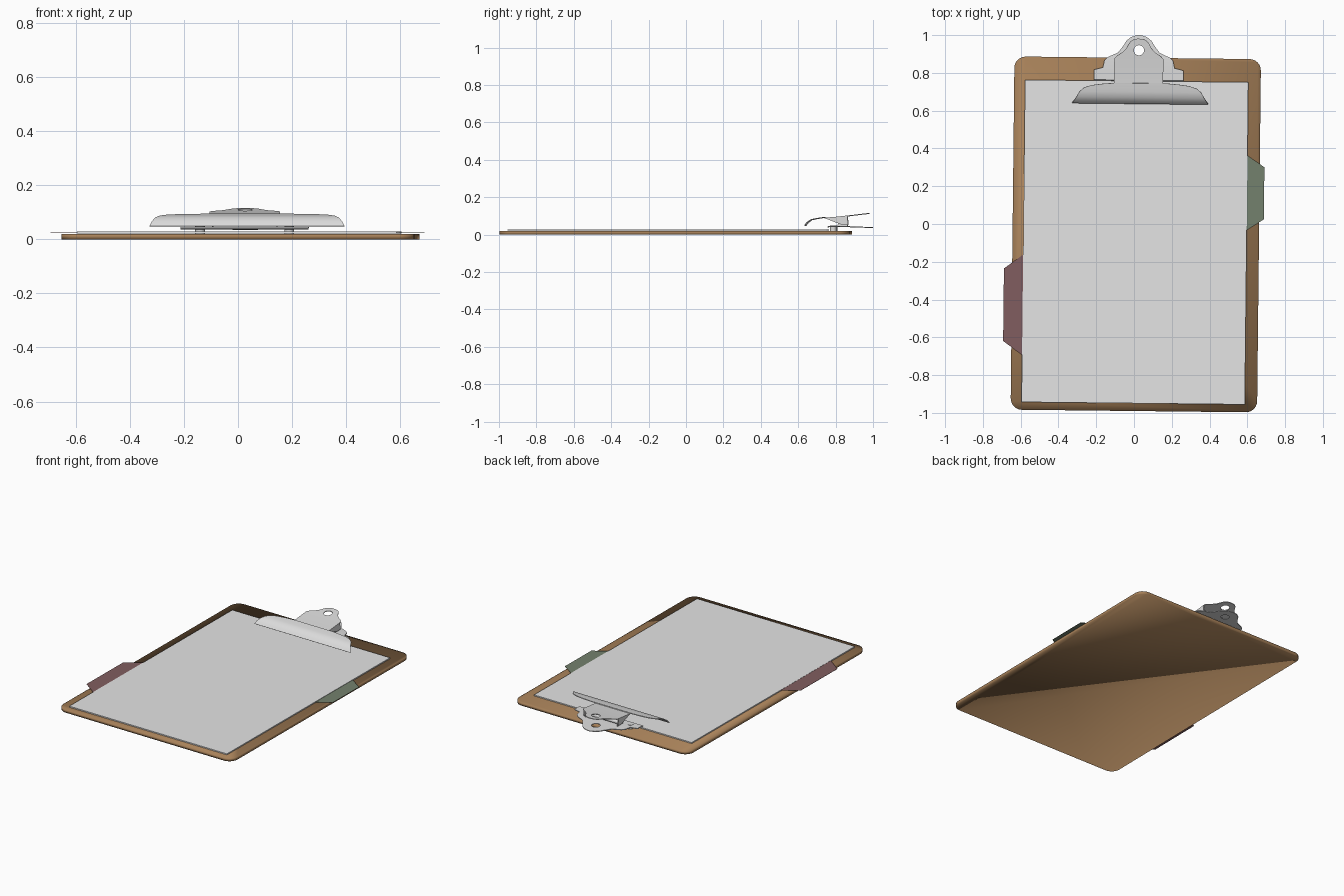
import bpy, bmesh, math
from mathutils import Matrix, Vector

cube = bpy.data.objects.get("Cube")
if cube:
    bpy.data.objects.remove(cube, do_unlink=True)

TILT = Matrix.Rotation(-0.011, 4, 'Z')   # everything lies slightly askew


def material(name, rgb):
    m = bpy.data.materials.new(name)
    m.use_nodes = True
    m.diffuse_color = (*rgb, 1)
    m.node_tree.nodes["Principled BSDF"].inputs["Base Color"].default_value = (*rgb, 1)
    return m


WOOD = material("brown hardboard", (0.39, 0.22, 0.10))
PAPER = material("white paper", (0.78, 0.78, 0.78))
STEEL = material("light steel", (0.72, 0.72, 0.72))
RED = material("dull red card", (0.22, 0.11, 0.115))
GREEN = material("dull green card", (0.175, 0.22, 0.155))


def finish(name, bm, mat, tilt=True):
    bmesh.ops.recalc_face_normals(bm, faces=bm.faces)
    mesh = bpy.data.meshes.new(name)
    bm.to_mesh(mesh)
    bm.free()
    if tilt:
        mesh.transform(TILT)
    mesh.materials.append(mat)
    obj = bpy.data.objects.new(name, mesh)
    bpy.context.collection.objects.link(obj)
    return obj


def activate(obj):
    bpy.ops.object.select_all(action='DESELECT')
    obj.select_set(True)
    bpy.context.view_layer.objects.active = obj


def prism(name, points, direction, mat):
    """Extrude a flat outline of 3D points along a direction."""
    bm = bmesh.new()
    face = bm.faces.new([bm.verts.new(p) for p in points])
    top = bmesh.ops.extrude_face_region(bm, geom=[face])
    verts = [v for v in top["geom"] if isinstance(v, bmesh.types.BMVert)]
    bmesh.ops.translate(bm, verts=verts, vec=direction)
    return finish(name, bm, mat)


def cylinder(name, center, radius, depth, mat, axis='Z', sides=24):
    bm = bmesh.new()
    turn = Matrix.Rotation(math.pi / 2, 4, 'Y') if axis == 'X' else Matrix()
    bmesh.ops.create_cone(bm, cap_ends=True, segments=sides, radius1=radius,
                          radius2=radius, depth=depth,
                          matrix=Matrix.Translation(center) @ turn)
    return finish(name, bm, mat)


def sheet_metal(name, rows, cx, hole=None, thickness=0.005):
    """Bent plate from rows of (y, z, half width), with an optional round hole."""
    bm = bmesh.new()
    pairs = [[bm.verts.new((cx + s * w, y, z)) for s in (-1, 1)] for y, z, w in rows]
    for (a, b), (c, d) in zip(pairs, pairs[1:]):
        bm.faces.new((a, b, d, c))
    obj = finish(name, bm, STEEL)
    activate(obj)
    solid = obj.modifiers.new("thickness", 'SOLIDIFY')
    solid.thickness = thickness
    solid.offset = -1
    bpy.ops.object.modifier_apply(modifier=solid.name)
    if hole:
        cutter = cylinder("hole_cutter", (cx, hole[0], 0.08), hole[1], 0.2, STEEL)
        cutter.hide_render = True
        cut = obj.modifiers.new("hole", 'BOOLEAN')
        cut.operation = 'DIFFERENCE'
        cut.object = cutter
        activate(obj)
        bpy.ops.object.modifier_apply(modifier=cut.name)
        bpy.data.objects.remove(cutter, do_unlink=True)
    activate(obj)
    bpy.ops.object.shade_smooth_by_angle(angle=math.radians(25))
    return obj


# Board with rounded corners
HX, HY, R = 0.6525, 0.935, 0.06
outline = []
for quarter, (sx, sy) in enumerate([(1, 1), (-1, 1), (-1, -1), (1, -1)]):
    for step in range(7):
        a = math.pi / 2 * (quarter + step / 6)
        outline.append((0.01 + sx * (HX - R) + R * math.cos(a),
                        -0.055 + sy * (HY - R) + R * math.sin(a), 0))
board = prism("board", outline, (0, 0, 0.02), WOOD)
board.data.shade_smooth()

# Stack of paper
corners = [(-1, -1), (1, -1), (1, 1), (-1, 1)]
prism("paper_stack", [(0.006 + 0.591 * x, -0.096 + 0.853 * y, 0.0205) for x, y in corners],
      (0, 0, 0.0075), PAPER)

# Index tabs sticking out on each side
def tab(name, inner, outer, y_in, y_out, z, mat):
    pts = [(inner, y_in[0], z), (outer, y_out[0], z), (outer, y_out[1], z), (inner, y_in[1], z)]
    prism(name, pts, (0, 0, 0.0015), mat)


tab("red_tab", -0.58, -0.686, (-0.165, -0.703), (-0.243, -0.627), 0.0255, RED)
tab("green_tab", 0.59, 0.687, (0.373, -0.03), (0.308, 0.032), 0.024, GREEN)

# Clip: base plate, lever and flared jaw
CX = 0.016
sheet_metal("clip_base", [
    (0.757, 0.040, 0.237), (0.762, 0.046, 0.237), (0.815, 0.046, 0.237),
    (0.827, 0.046, 0.19), (0.865, 0.045, 0.182), (0.882, 0.044, 0.165),
    (0.907, 0.043, 0.11), (0.94, 0.042, 0.085), (0.97, 0.041, 0.066),
    (0.99, 0.040, 0.042), (1.0, 0.039, 0.012)], CX, hole=(0.92, 0.027))
sheet_metal("clip_lever", [
    (0.742, 0.090, 0.13), (0.80, 0.095, 0.13), (0.875, 0.103, 0.13),
    (0.89, 0.105, 0.115), (0.908, 0.107, 0.088), (0.93, 0.110, 0.066),
    (0.95, 0.112, 0.056), (0.967, 0.114, 0.044), (0.977, 0.115, 0.028),
    (0.981, 0.115, 0.01)], CX, hole=(0.92, 0.027))
sheet_metal("clip_jaw", [
    (0.640, 0.047, 0.36), (0.652, 0.063, 0.352), (0.672, 0.077, 0.338),
    (0.70, 0.083, 0.322), (0.72, 0.086, 0.298), (0.733, 0.088, 0.26),
    (0.741, 0.089, 0.20), (0.746, 0.090, 0.14)], CX + 0.01)

# Lever side walls and base ears
for side, label in ((-1, "right"), (1, "left")):
    x = CX + side * 0.126
    prism(label + "_lever_wall",
          [(x, 0.745, 0.087), (x, 0.865, 0.099), (x, 0.868, 0.052), (x, 0.83, 0.054)],
          (side * 0.004, 0, 0), STEEL)
    x = CX + side * 0.117
    prism(label + "_base_ear",
          [(x, 0.80, 0.044), (x, 0.865, 0.044), (x, 0.86, 0.075), (x, 0.84, 0.075)],
          (side * 0.004, 0, 0), STEEL)
    cylinder(label + "_rivet", (CX + side * 0.165, 0.79, 0.034), 0.018, 0.028, STEEL)

# Spring rod between the walls
cylinder("spring_rod", (CX, 0.845, 0.066), 0.012, 0.25, STEEL, axis='X', sides=16)
